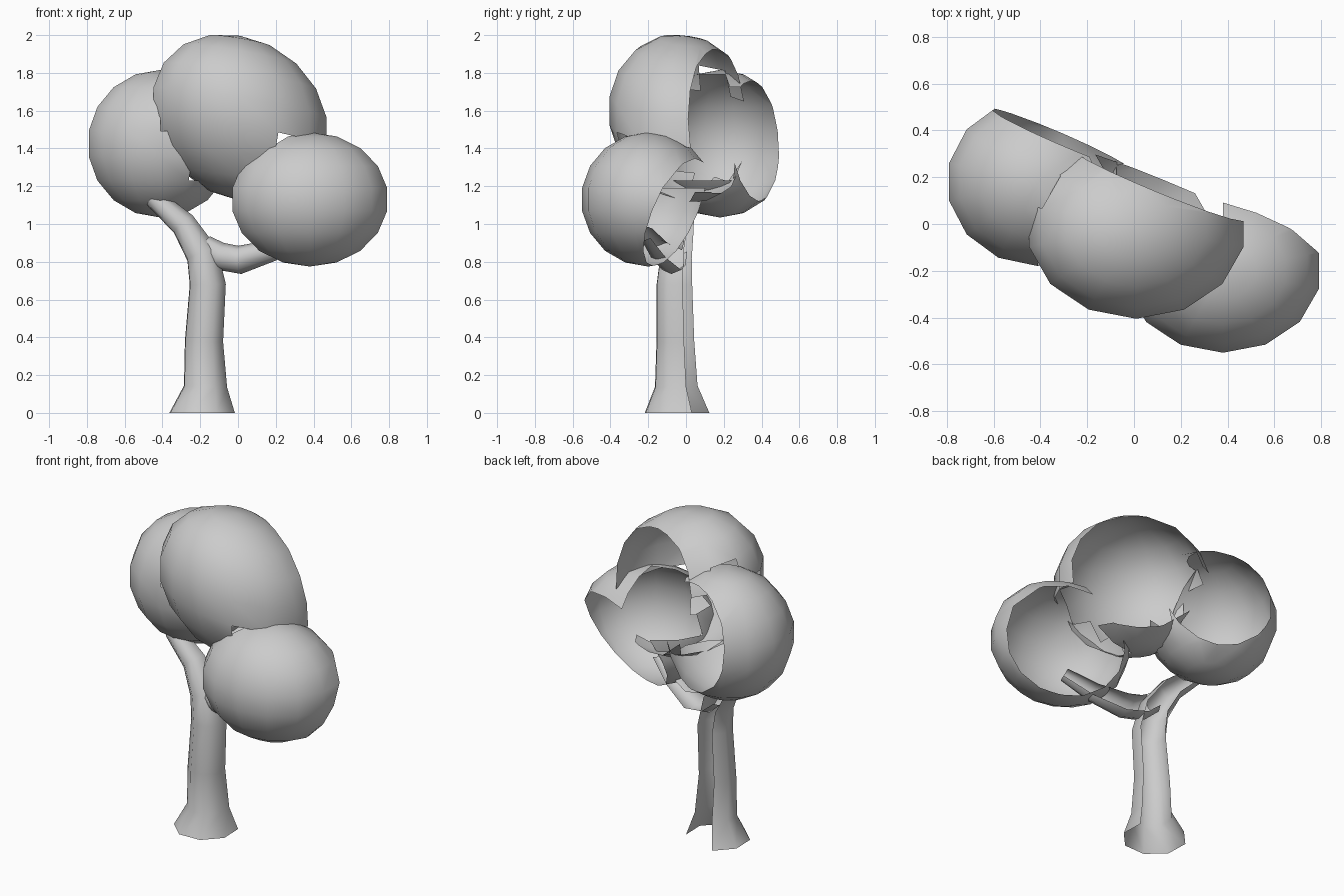
import bpy, bmesh, math
from mathutils import Vector

if "Cube" in bpy.data.objects:
    bpy.data.objects.remove(bpy.data.objects["Cube"])

# Foliage clumps: name, centre, radii, z slope along x and y, open direction, opening offset
clumps = [
    ("left_foliage", (-0.41, 0.18, 1.425), (0.39, 0.36, 0.385), (0, 0), (0.42, 0.90, 0.08), 0.57),
    ("top_foliage", (0.01, -0.01, 1.56), (0.47, 0.395, 0.43), (-0.17, -0.10), (0.43, 0.88, 0.08), 0.49),
    ("right_foliage", (0.38, -0.20, 1.13), (0.42, 0.35, 0.35), (0, 0), (0.40, 0.90, -0.42), 0.48),
]


def finish(name, bm):
    loose = [v for v in bm.verts if not v.link_faces]
    bmesh.ops.delete(bm, geom=loose, context='VERTS')
    me = bpy.data.meshes.new(name)
    bm.to_mesh(me)
    bm.free()
    for p in me.polygons:
        p.use_smooth = True
    ob = bpy.data.objects.new(name, me)
    bpy.context.collection.objects.link(ob)
    return ob


def unit_pos(p, centre, radii, slope):
    d = p - Vector(centre)
    d.z -= slope[0] * d.x + slope[1] * d.y
    return Vector([d[i] / radii[i] for i in range(3)])


def clump(name, centre, radii, slope, opening, offset):
    # Rounded shell, open at the back and where it sinks into a neighbour
    bm = bmesh.new()
    bmesh.ops.create_uvsphere(bm, u_segments=14, v_segments=9, radius=1.015)
    n = Vector(opening).normalized()
    bmesh.ops.bisect_plane(bm, geom=bm.verts[:] + bm.edges[:] + bm.faces[:],
                           plane_co=n * offset, plane_no=n, clear_outer=True)
    for v in bm.verts:
        d = Vector([v.co[i] * radii[i] for i in range(3)])
        d.z += slope[0] * d.x + slope[1] * d.y
        v.co = Vector(centre) + d
    drop = [f for f in bm.faces
            if any(unit_pos(f.calc_center_median(), *o[1:4]).length < 0.88
                   for o in clumps if o[0] != name)]
    bmesh.ops.delete(bm, geom=drop, context='FACES')
    finish(name, bm)


def limb(name, path, sides=8):
    # Tapered tube along (x, y, z, radius) points, with an open back
    bm = bmesh.new()
    pts = [Vector(p[:3]) for p in path]
    rings = []
    for i, p in enumerate(pts):
        t = (pts[min(i + 1, len(pts) - 1)] - pts[max(i - 1, 0)]).normalized()
        if i == 0 and abs(t.z) > 0.8:
            t = Vector((0, 0, 1))
        back = Vector((0.35, 0.93, 0))
        u = (back - t * back.dot(t)).normalized()
        w = t.cross(u)
        ring = []
        for k in range(sides):
            a = 2 * math.pi * k / sides
            ring.append(bm.verts.new(p + (u * math.cos(a) + w * math.sin(a)) * path[i][3]))
        rings.append(ring)
    for a, b in zip(rings, rings[1:]):
        # the two strips facing straight back are left out
        for k in range(1, sides - 1):
            j = (k + 1) % sides
            bm.faces.new((a[k], a[j], b[j], b[k]))
    finish(name, bm)


for c in clumps:
    clump(*c)

# Trunk bending into the left branch
limb("trunk", [
    (-0.19, -0.045, 0.0, 0.185), (-0.172, -0.05, 0.14, 0.122),
    (-0.18, -0.055, 0.38, 0.108), (-0.16, -0.06, 0.68, 0.102),
    (-0.19, -0.05, 0.84, 0.090), (-0.29, -0.02, 1.00, 0.070),
    (-0.45, 0.0, 1.14, 0.052)])

# Side branch reaching into the right clump
limb("right_branch", [
    (-0.18, -0.045, 0.885, 0.060), (-0.10, -0.06, 0.83, 0.075),
    (0.01, -0.075, 0.81, 0.075), (0.18, -0.14, 0.86, 0.058),
    (0.34, -0.21, 0.95, 0.04)])
